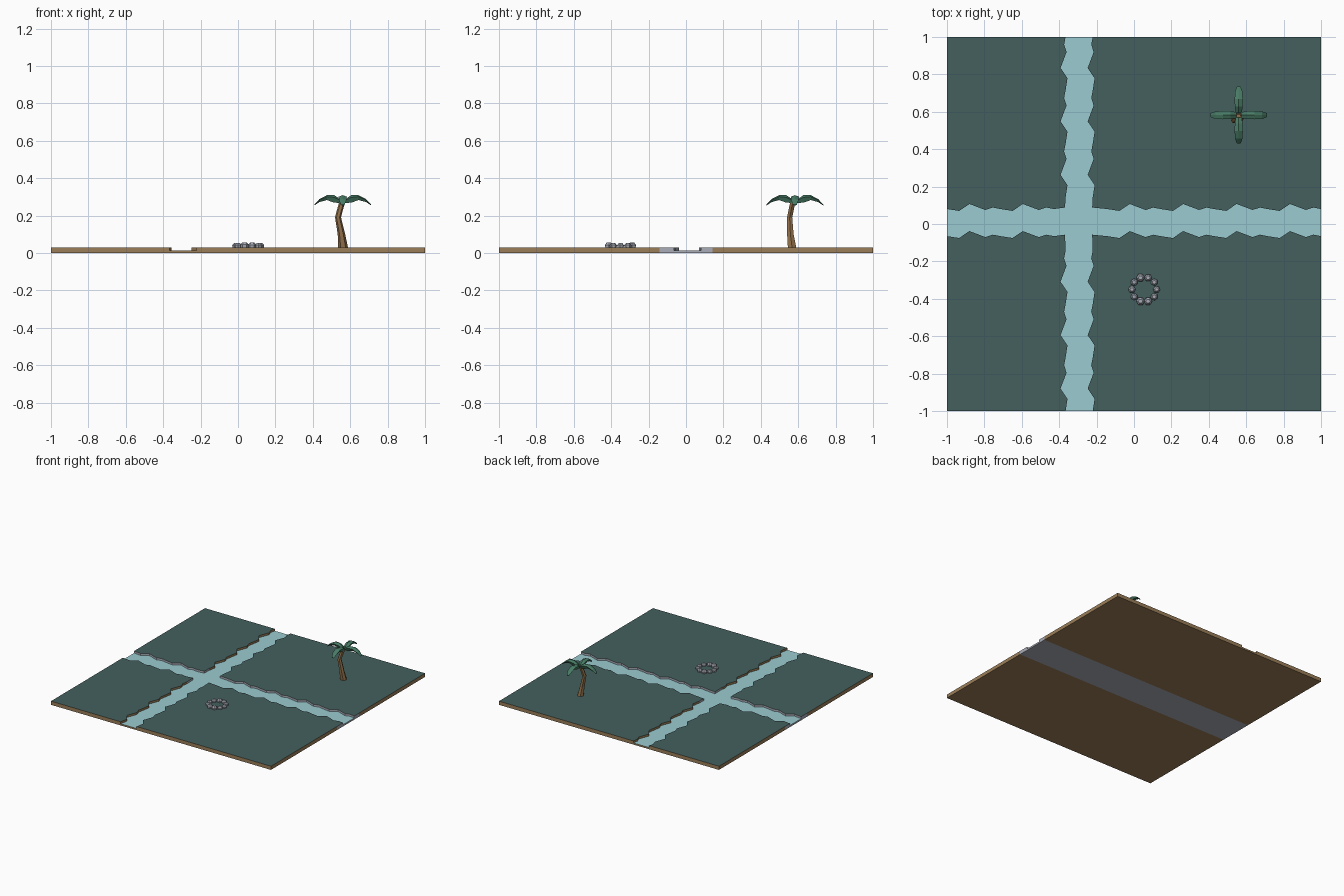
import bpy, bmesh, math, random
from mathutils import Vector, Matrix

if "Cube" in bpy.data.objects:
    bpy.data.objects.remove(bpy.data.objects["Cube"])

random.seed(4)
T = 2 / 7             # tile length
H, BED = 0.03, 0.0135  # ground top, water level
CX = -T               # centre line of the north-south river


def mat(name, rgb):
    m = bpy.data.materials.new(name)
    m.diffuse_color = (*rgb, 1)
    m.use_nodes = True
    m.node_tree.nodes["Principled BSDF"].inputs["Base Color"].default_value = m.diffuse_color
    return m


GRASS = mat("grass", (0.058, 0.117, 0.11))
DIRT = mat("dirt", (0.33, 0.21, 0.10))
STONE = mat("stone", (0.40, 0.42, 0.48))
WATER = mat("water", (0.33, 0.60, 0.64))
LEAF = mat("leaf", (0.065, 0.20, 0.13))
BARK = mat("bark", (0.28, 0.16, 0.07))


def finish(bm, name, mats):
    me = bpy.data.meshes.new(name)
    bm.to_mesh(me)
    bm.free()
    for m in mats:
        me.materials.append(m)
    ob = bpy.data.objects.new(name, me)
    bpy.context.collection.objects.link(ob)
    return ob


def loft(bm, rings):
    """Skin a list of rings and cap both ends."""
    vs = [[bm.verts.new(p) for p in r] for r in rings]
    n = len(vs[0])
    for a, b in zip(vs, vs[1:]):
        for i in range(n):
            bm.faces.new((a[i], a[(i + 1) % n], b[(i + 1) % n], b[i]))
    bm.faces.new(vs[0][::-1])
    bm.faces.new(vs[-1])
    bmesh.ops.recalc_face_normals(bm, faces=bm.faces)


# river bed: three slabs, water on top
for name, y0, y1, side in (("south_bed", -1, -T / 2, DIRT),
                           ("middle_bed", -T / 2, T / 2, STONE),
                           ("north_bed", T / 2, 1, DIRT)):
    bm = bmesh.new()
    loft(bm, [[(x, y, z) for x, y in ((-1, y0), (1, y0), (1, y1), (-1, y1))]
              for z in (0, BED)])
    for f in bm.faces:
        f.material_index = int(f.normal.z > 0.5)
    finish(bm, name, (side, WATER))

# wavy bank outline of one tile, repeated along each river
WAVE = ((0, 0.08), (0.065, 0.07), (0.12, 0.107), (0.205, 0.075), (0.245, 0.088))


def bank(tiles, offset):
    pts = [(-1 + k * T + a, w + offset) for k in tiles for a, w in WAVE]
    return pts + [(-1 + (tiles[-1] + 1) * T, 0.08 + offset)]


# four ground quarters between the rivers
for sx, ew in ((-1, "west"), (1, "east")):
    for sy, ns in ((-1, "south"), (1, "north")):
        ox = 0 if sy > 0 else -0.145
        oy = 0 if sx < 0 else -0.145
        along_x = bank(range(0, 2) if sx < 0 else range(3, 7), ox)
        along_y = [(CX - w, y) for y, w in
                   bank(range(0, 3) if sy < 0 else range(4, 7), oy)]
        if sx > 0:
            along_x.reverse()
        if sy < 0:
            along_y.reverse()
        corner = (CX - 0.083 - oy, 0.088 + ox)
        outline = along_x + [corner] + along_y + [(sx, sy), (sx, sy * T / 2)]
        bm = bmesh.new()
        loft(bm, [[(x, y, z) for x, y in outline] for z in (BED, H)])
        for f in bm.faces:
            if f.normal.z > 0.5:
                f.material_index = 0
            else:
                mid = f.calc_center_median()
                f.material_index = 2 if abs(mid.y) < T / 2 else 1
        bmesh.ops.delete(bm, geom=[f for f in bm.faces if f.normal.z < -0.5],
                         context='FACES')
        finish(bm, f"{ns}_{ew}_ground", (GRASS, DIRT, STONE))

# ring of faceted stones
bm = bmesh.new()
COUNT = 10
for i in range(COUNT):
    a = 2 * math.pi * i / COUNT
    c = Vector((0.055 + 0.066 * math.cos(a), -0.35 + 0.066 * math.sin(a), H))
    turn = Matrix.Rotation(a + random.uniform(-0.3, 0.3), 4, 'Z')
    s = random.uniform(0.9, 1.1)
    rings = []
    for z, r in ((0, 0.019), (0.013, 0.021), (0.024, 0.011)):
        rings.append([c + turn @ Vector((r * s * math.cos(t), r * s * math.sin(t), z * s))
                      for t in (k * math.pi / 3 for k in range(6))])
    loft(bm, rings)
finish(bm, "stone_ring", (STONE,))

# bent palm trunk
bm = bmesh.new()
rings = []
for x, y, z, r in ((0.562, 0.567, H, 0.026), (0.553, 0.558, 0.10, 0.020),
                   (0.535, 0.554, 0.19, 0.016), (0.545, 0.562, 0.23, 0.016),
                   (0.558, 0.572, 0.275, 0.016)):
    rings.append([(x + r * math.cos(t), y + r * math.sin(t), z)
                  for t in (k * math.pi / 3 for k in range(6))])
loft(bm, rings)
finish(bm, "palm_trunk", (BARK,))

# four drooping fronds: distance out, ridge height, half width, depth
FROND = ((0.012, 0.286, 0.016, 0.018), (0.045, 0.309, 0.021, 0.040),
         (0.085, 0.309, 0.022, 0.026), (0.125, 0.288, 0.020, 0.016),
         (0.152, 0.259, 0.010, 0.005))
for i in range(4):
    turn = Matrix.Rotation(i * math.pi / 2, 4, 'Z')
    base = Vector((0.56, 0.582, 0))
    bm = bmesh.new()
    loft(bm, [[base + turn @ Vector(p) for p in
               ((r, -w, z - 0.3 * d), (r, -w * 0.5, z - d), (r, w * 0.5, z - d),
                (r, w, z - 0.3 * d), (r, 0, z))] for r, z, w, d in FROND])
    finish(bm, f"palm_frond_{i + 1}", (LEAF,))
